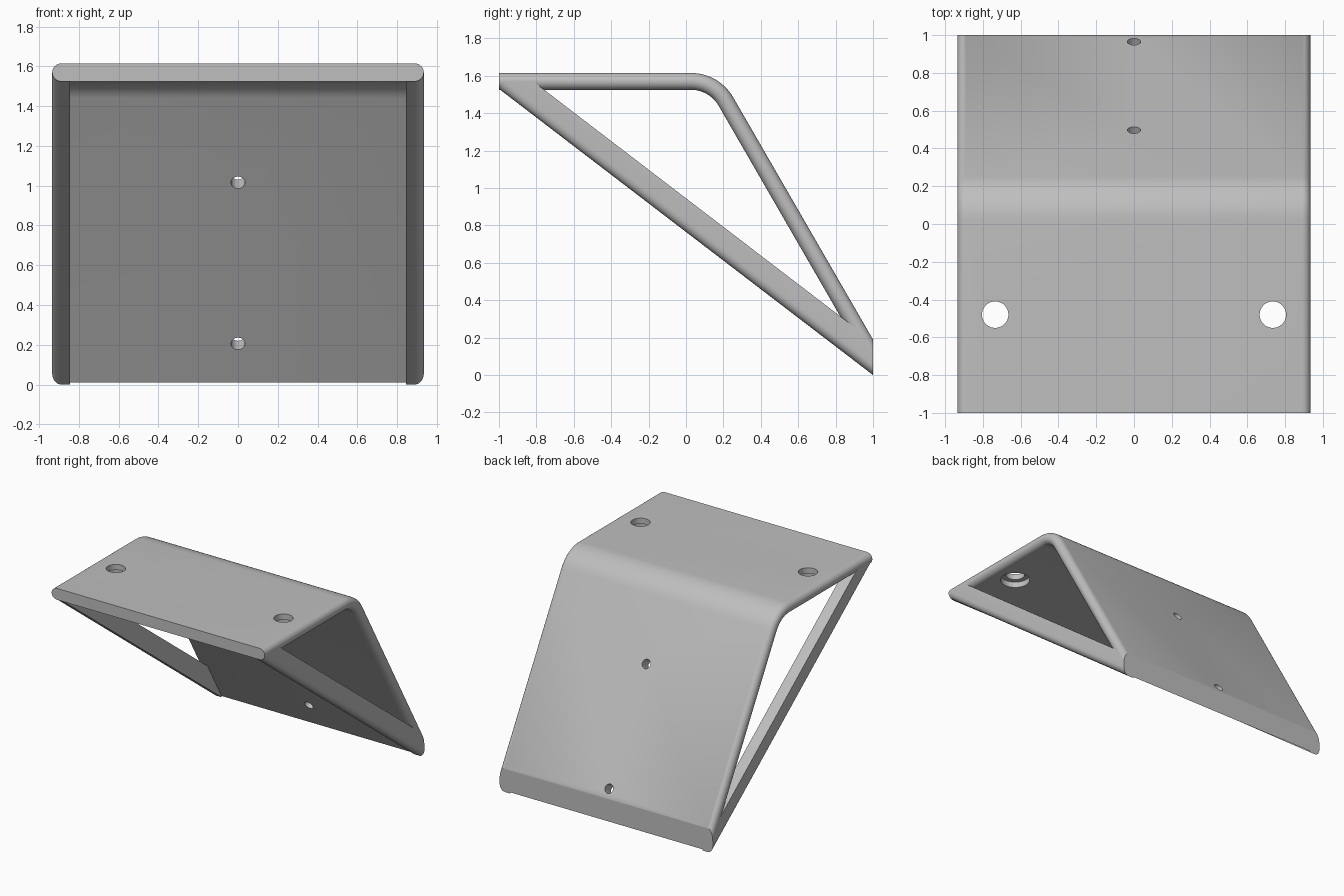
import bpy, bmesh
from math import sin, cos, pi, radians, hypot
from mathutils import Vector

cube = bpy.data.objects.get("Cube")
if cube:
    bpy.data.objects.remove(cube, do_unlink=True)

HALF_W, THICK, TOP = 0.935, 0.09, 1.615
R = THICK / 2
MID_Z = TOP - R                      # middle of the top plate
SLOPE = radians(60)                  # bend angle of the back plate
BEND_Y, BEND_R = 0.027, 0.215        # start and mid radius of the bend

grey = bpy.data.materials.new("light grey")
grey.use_nodes = True
colour = (0.52, 0.52, 0.52, 1)
grey.diffuse_color = colour
grey.node_tree.nodes["Principled BSDF"].inputs["Base Color"].default_value = colour


def sweep(name, rings, cuts):
    """Bridge rings of points, trim with planes (point, outward normal), cap."""
    bm = bmesh.new()
    loops = [[bm.verts.new(p) for p in ring] for ring in rings]
    for a, b in zip(loops, loops[1:]):
        for i in range(len(a)):
            j = (i + 1) % len(a)
            bm.faces.new((a[i], a[j], b[j], b[i]))
    bmesh.ops.holes_fill(bm, edges=[e for e in bm.edges if e.is_boundary], sides=0)
    for co, no in cuts:
        bmesh.ops.bisect_plane(bm, geom=bm.verts[:] + bm.edges[:] + bm.faces[:],
                               plane_co=co, plane_no=no, clear_outer=True)
        bmesh.ops.holes_fill(bm, edges=[e for e in bm.edges if e.is_boundary], sides=0)
    bmesh.ops.recalc_face_normals(bm, faces=bm.faces[:])
    mesh = bpy.data.meshes.new(name)
    bm.to_mesh(mesh)
    bm.free()
    mesh.materials.append(grey)
    obj = bpy.data.objects.new(name, mesh)
    bpy.context.collection.objects.link(obj)
    return obj


def activate(obj):
    bpy.ops.object.select_all(action='DESELECT')
    obj.select_set(True)
    bpy.context.view_layer.objects.active = obj


def drill(target, location, radius, depth, tilt=0):
    bpy.ops.mesh.primitive_cylinder_add(vertices=40, radius=radius, depth=depth,
                                        location=location, rotation=(tilt, 0, 0))
    cutter = bpy.context.object
    cutter.name = "hole_cutter"
    cutter.hide_render = True
    cutter.data.materials.append(grey)
    activate(target)
    mod = target.modifiers.new("hole", 'BOOLEAN')
    mod.operation, mod.solver, mod.object = 'DIFFERENCE', 'EXACT', cutter
    bpy.ops.object.modifier_apply(modifier=mod.name)
    bpy.data.objects.remove(cutter, do_unlink=True)


# Bent plate: round-sided section swept along the top, bend and back slope
section = []
for side in (1, -1):
    for i in range(13):
        a = -pi / 2 + pi * i / 12
        section.append((side * (HALF_W - R + R * cos(a)), side * R * sin(a)))

centre = Vector((0, BEND_Y, MID_Z - BEND_R))
path = [(Vector((0, -1, MID_Z)), 0)]
for i in range(15):
    a = SLOPE * i / 14
    path.append((centre + BEND_R * Vector((0, sin(a), cos(a))), a))
slope_start = path[-1][0]
slope_dir = Vector((0, cos(SLOPE), -sin(SLOPE)))
slope_normal = Vector((0, sin(SLOPE), cos(SLOPE)))
path.append((slope_start + slope_dir * 1.75, SLOPE))

rings = [[p + Vector((x, n * sin(a), n * cos(a))) for x, n in section] for p, a in path]
back_cut = ((0, 1, 0), (0, 1, 0))
plate = sweep("bent_plate", rings, [back_cut])

# Large counterbored holes in the top plate
for x in (-0.735, 0.735):
    drill(plate, (x, -0.48, MID_Z), 0.07, 0.4)
    drill(plate, (x, -0.48, MID_Z - 0.1), 0.107, 0.2)

# Small screw holes square to the back plate
for y in (0.497, 0.965):
    along = (y - R * sin(SLOPE) - slope_start.y) / cos(SLOPE)
    drill(plate, slope_start + slope_dir * along, 0.035, 0.4, -SLOPE)

# Diagonal side braces with a rounded lower outer edge
length = hypot(2, 1.53)
run = Vector((0, 2, -1.53)) / length
up = Vector((0, 1.53, 2)) / length
inner, height = HALF_W - THICK, 0.143
profile = [(inner, 0), (inner, height), (HALF_W, height)]
for i in range(9):
    a = pi / 2 * i / 8
    profile.append((HALF_W - R + R * cos(a), R - R * sin(a)))

cuts = [((0, -1, 0), (0, -1, 0)), back_cut,
        ((0, 0, MID_Z), (0, 0, 1)), (slope_start, slope_normal)]
braces = []
for name, side in (("left_brace", 1), ("right_brace", -1)):
    ends = [[Vector((side * x, 0, 0.765)) + up * n + run * t for x, n in profile]
            for t in (-1.6, 1.6)]
    braces.append(sweep(name, ends, cuts))

for obj in [plate] + braces:
    activate(obj)
    bpy.ops.object.shade_smooth_by_angle(angle=radians(30))
